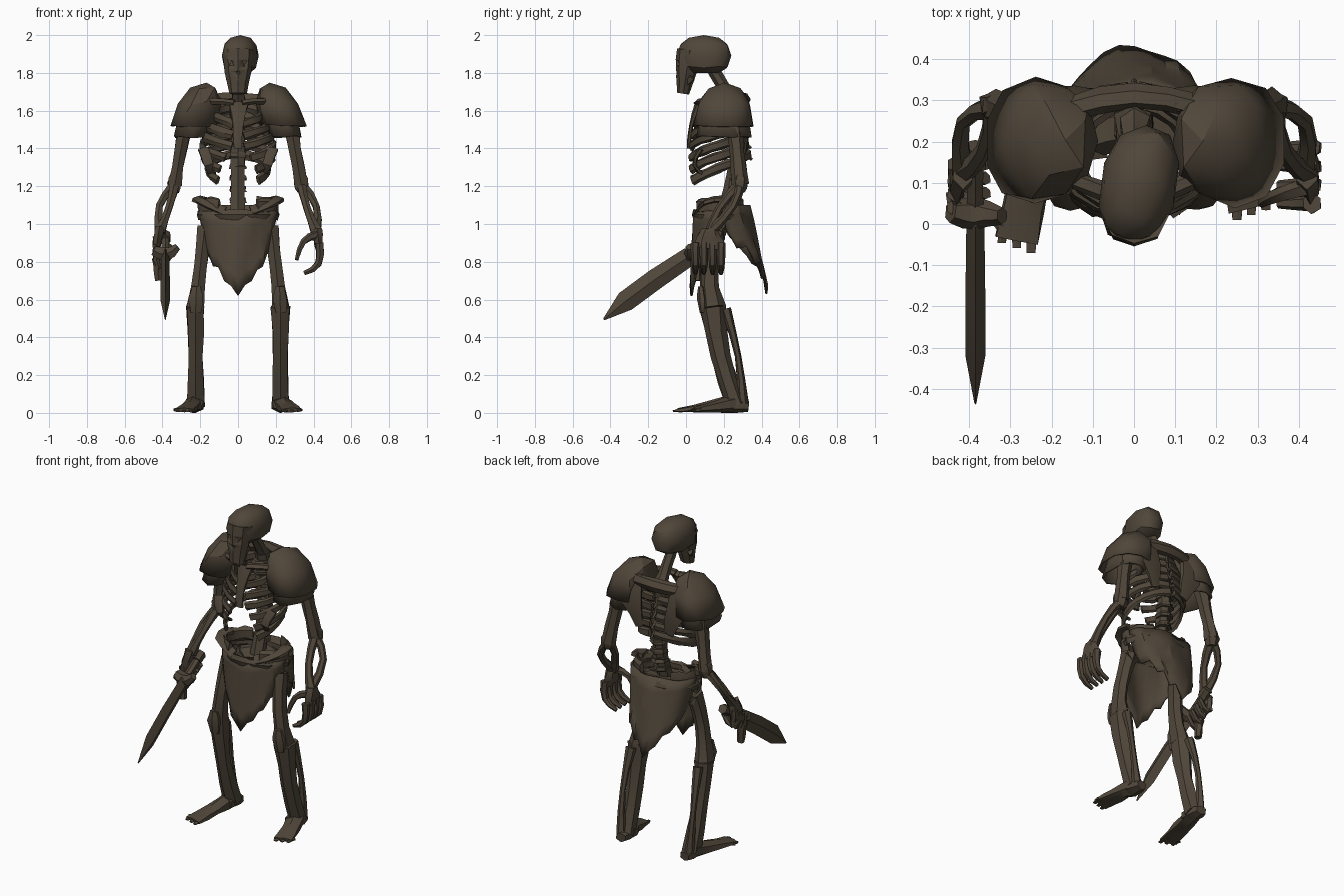
import bpy, bmesh, math, random
from mathutils import Vector

random.seed(4)
cube = bpy.data.objects.get("Cube")
if cube:
    bpy.data.objects.remove(cube, do_unlink=True)

COLOUR = (0.08, 0.062, 0.042, 1)
material = bpy.data.materials.new("dark_old_bone")
material.use_nodes = True
material.diffuse_color = COLOUR
shader = next(node for node in material.node_tree.nodes if node.type == 'BSDF_PRINCIPLED')
shader.inputs["Base Color"].default_value = COLOUR

AXIS_X, AXIS_Z = Vector((1, 0, 0)), Vector((0, 0, 1))


def mix(start, end, t):
    return start + (end - start) * t


def finish(name, bm, thickness=0):
    """Turn a bmesh into a shaded object, optionally thickened."""
    bmesh.ops.recalc_face_normals(bm, faces=bm.faces)
    mesh = bpy.data.meshes.new(name)
    bm.to_mesh(mesh)
    bm.free()
    mesh.materials.append(material)
    ob = bpy.data.objects.new(name, mesh)
    bpy.context.collection.objects.link(ob)
    if thickness:
        solid = ob.modifiers.new("thickness", 'SOLIDIFY')
        solid.thickness = thickness
        solid.offset = 0
    bpy.ops.object.select_all(action='DESELECT')
    ob.select_set(True)
    bpy.context.view_layer.objects.active = ob
    bpy.ops.object.shade_smooth_by_angle(angle=math.radians(28))
    return ob


def loft(name, sections, sides=6, ref=AXIS_X, rough=0.12):
    """Skin roughened ellipses along sections of (centre, depth, width)."""
    bm = bmesh.new()
    rings = []
    last = len(sections) - 1
    for i, (centre, depth, width) in enumerate(sections):
        along = sections[min(i + 1, last)][0] - sections[max(i - 1, 0)][0]
        u = along.cross(ref).normalized()
        v = along.cross(u).normalized()
        ring = []
        for k in range(sides):
            a = math.tau * k / sides
            offset = u * depth * math.cos(a) + v * width * math.sin(a)
            ring.append(bm.verts.new(centre + offset * random.uniform(1 - rough, 1 + rough)))
        rings.append(ring)
    for low, high in zip(rings, rings[1:]):
        for k in range(sides):
            bm.faces.new((low[k], low[k - 1], high[k - 1], high[k]))
    bm.faces.new(rings[0])
    bm.faces.new(rings[-1])
    return finish(name, bm)


def bone(name, start, end, depth, width=None, waist=0.75, bow=(0, 0, 0), s=1, **options):
    """Tapered, bowed shaft with a narrower waist; s = -1 mirrors it in x."""
    start, end, bow = (Vector((s * p[0], p[1], p[2])) for p in (start, end, bow))
    width = width or depth
    sections = []
    for i in range(5):
        t = i / 4
        bulge = math.sin(math.pi * t)
        slim = mix(1, waist, bulge)
        sections.append((mix(start, end, t) + bow * bulge, mix(*depth, t) * slim, mix(*width, t) * slim))
    along = end - start
    ref = AXIS_Z if abs(along.x) > along.length * 0.7 else AXIS_X
    return loft(name, sections, ref=ref, **options)


def hoop(name, centre, radii, angles, drop, thick, tall, s=1, steps=8):
    """Flat strip bent round an upright ellipse, falling by drop on the way."""
    sections = []
    for i in range(steps + 1):
        t = i / steps
        a = math.radians(mix(*angles, t))
        point = Vector((s * radii[0] * math.cos(a), radii[1] * math.sin(a), -drop * t ** 1.3))
        sections.append((Vector(centre) + point, thick, tall))
    loft(name, sections, sides=5, ref=AXIS_Z, rough=0.2)


def ball(bm, centre, radii, subdivisions, power=1):
    """Ellipsoid, boxier as power falls below one."""
    verts = bmesh.ops.create_icosphere(bm, subdivisions=subdivisions, radius=1)["verts"]
    for v in verts:
        v.co = [c + r * math.copysign(abs(n) ** power, n) for c, r, n in zip(centre, radii, v.co)]
    return verts


def dome(name, s, centre, radii, flare):
    """Open shoulder shell, leaning outward as it falls."""
    bm = bmesh.new()
    ball(bm, (0, 0, 0), radii, 2, 0.85)
    bmesh.ops.delete(bm, geom=[v for v in bm.verts if v.co.z < -0.01], context='VERTS')
    for v in bm.verts:
        v.co += Vector(centre)
        v.co.x = s * (v.co.x - flare * (v.co.z - centre[2]))
        v.co += Vector([random.uniform(-1, 1) for axis in range(3)]) * 0.006
    finish(name, bm, 0.012)


def cloth(name, facing, top, taper, length, lean):
    """Torn half skirt hung from the belt; facing is -1 for front, 1 for back."""
    bm = bmesh.new()
    columns, rows = 14, 5
    grid = []
    for i in range(columns + 1):
        u = 2 * i / columns - 1
        fall = length * (1 - 0.6 * abs(u)) - random.uniform(0, 0.07) * (i % 2 == 0 and u != 0)
        a = math.radians(86) * u
        column = []
        for j in range(rows + 1):
            v = j / rows
            fold = 0.008 * math.sin(9 * u + 3 * v)
            y = 0.19 + facing * ((0.14 + lean * v) * math.cos(a) ** 0.8 + fold)
            column.append(bm.verts.new((mix(0.21, taper, v) * math.sin(a), y, top - fall * v)))
        grid.append(column)
    for a, b in zip(grid, grid[1:]):
        for j in range(rows):
            bm.faces.new((a[j], a[j + 1], b[j + 1], b[j]))
    finish(name, bm, 0.012)


# Skull: cranium, then face with sunken sockets
bm = bmesh.new()
for v in ball(bm, (0, 0.095, 1.89), (0.095, 0.145, 0.11), 2, 0.85):
    v.co.z = max(v.co.z, 1.8)
    v.co.x += v.co.y / 8
finish("cranium", bm)
face = bone("face", (0, 0.02, 1.92), (0, -0.015, 1.69), (0.07, 0.03), (0.08, 0.045), waist=1.1, sides=8, rough=0.06)
bm = bmesh.new()
for x, z, size in ((-0.04, 1.85, 0.026), (0.04, 1.85, 0.026), (0, 1.8, 0.014)):
    ball(bm, (x, -0.055, z), [size] * 3, 1)
cutter = finish("socket_cutter", bm)
cutter.hide_render = True
cutter.hide_set(True)
cut = face.modifiers.new("sockets", 'BOOLEAN')
cut.operation = 'DIFFERENCE'
cut.object = cutter
bone("jaw", (-0.05, 0.03, 1.78), (0.05, 0.03, 1.78), (0.014, 0.014), (0.025, 0.025), waist=1, bow=(0, -0.06, -0.06))

# Neck, spine with vertebrae, and sternum
bone("neck", (0, 0.13, 1.84), (0, 0.25, 1.64), (0.035, 0.045))
bone("spine", (0, 0.24, 1.66), (0, 0.2, 1.03), (0.05, 0.045), waist=0.85, bow=(0, 0.05, 0))
for i in range(9):
    z = 1.62 - 0.06 * i
    y = 0.21 + 0.06 * math.sin(math.pi * (z - 1.03) / 0.63)
    bone("vertebra", (0, y, z), (0, y, z - 0.03), (0.045, 0.05), waist=1)
    if z > 1.38:
        bone("spine_spur", (0, y + 0.03, z), (0, y + 0.08, z - 0.04), (0.02, 0.008), sides=4)
bone("upper_back", (-0.16, 0.28, 1.65), (0.16, 0.28, 1.65), (0.03, 0.03), (0.04, 0.04), waist=1, bow=(0, 0.03, 0.01))
bone("sternum", (0, 0.07, 1.64), (0, 0.015, 1.4), (0.02, 0.012), (0.06, 0.025), bow=(0, -0.015, 0))

for s, side in ((1, "left_"), (-1, "right_")):
    # Ribs sweep from the spine to the chest, the lower ones stopping short
    for i in range(6):
        width = 0.195 - 0.065 * (1 - i / 3) ** 2
        reach = -80 + 10 * max(0, i - 2)
        hoop(side + "rib", (0, 0.165, 1.62 - 0.05 * i), (width, 0.12 + 0.01 * i), (85, reach),
             0.09 + 0.01 * i, 0.012, 0.026, s=s)
    bone(side + "rib_tip", (0.18, 0.08, 1.4), (0.13, 0.11, 1.25), (0.014, 0.01), (0.035, 0.02),
         waist=1, bow=(0, -0.05, -0.01), s=s)

    # Shoulder: collar bone, blade and two-layer armour
    bone(side + "collar_bone", (0.02, 0.07, 1.64), (0.26, 0.2, 1.62), (0.03, 0.03), (0.02, 0.03),
         bow=(0, -0.03, 0.02), s=s)
    bone(side + "shoulder_blade", (0.19, 0.29, 1.66), (0.1, 0.31, 1.38), (0.02, 0.01), (0.1, 0.03),
         waist=1.1, bow=(0, 0.02, 0), s=s)
    dome(side + "pauldron", s, (0.24, 0.2, 1.52), (0.12, 0.15, 0.225), 0.3)
    dome(side + "pauldron_lining", s, (0.25, 0.2, 1.46), (0.085, 0.14, 0.2), 0.2)

    # Arm bones
    elbow, wrist = (0.335, 0.285, 1.21), (0.415, 0.13, 0.96)
    bone(side + "upper_arm", (0.27, 0.25, 1.58), elbow, (0.055, 0.045), (0.05, 0.04), waist=0.8, s=s)
    bone(side + "elbow", (0.33, 0.29, 1.26), (0.34, 0.28, 1.17), (0.03, 0.03), waist=1.4, s=s)
    bone(side + "inner_forearm", elbow, wrist, (0.032, 0.032), waist=0.65, bow=(-0.01, -0.03, 0), s=s)
    bone(side + "outer_forearm", elbow, wrist, (0.03, 0.03), waist=0.65, bow=(0.04, 0.04, 0.01), s=s)

    # Hip wing with its flared crest
    hoop(side + "hip_wing", (0, 0.18, 1.1), (0.2, 0.13), (60, -60), 0.01, 0.016, 0.045, s=s)
    bone(side + "hip_crest", (0.2, 0.2, 1.13), (0.07, 0.06, 1.07), (0.02, 0.01), (0.04, 0.03),
         waist=1, bow=(0.06, -0.02, 0.02), s=s)

    # Leg bones
    knee, ankle = (0.225, 0.14, 0.56), (0.225, 0.265, 0.04)
    bone(side + "hip_joint", (0.1, 0.2, 1.02), (0.18, 0.16, 0.94), (0.05, 0.05), s=s)
    bone(side + "thigh", (0.175, 0.17, 0.98), knee, (0.055, 0.065), (0.045, 0.05), bow=(0, -0.03, 0), s=s)
    bone(side + "kneecap", (0.22, 0.08, 0.67), (0.225, 0.09, 0.53), (0.015, 0.015), (0.025, 0.03), waist=1.6, s=s)
    bone(side + "shin", knee, ankle, (0.07, 0.055), (0.055, 0.055), waist=0.8, bow=(0, -0.02, 0), s=s)
    bone(side + "calf_bone", (0.23, 0.21, 0.55), (0.235, 0.3, 0.05), (0.03, 0.03), waist=0.55,
         bow=(0.01, 0.02, 0), s=s)

    # Foot, turned out, with splayed toes
    toe = 0.04 if s > 0 else -0.04
    bone(side + "heel", (0.22, 0.33, 0.035), (0.23, 0.2, 0.045), (0.03, 0.035), (0.035, 0.05), waist=1.2, s=s)
    bone(side + "foot", (0.225, 0.27, 0.05), (0.285, toe, 0.014), (0.05, 0.012), (0.05, 0.06), waist=0.95, s=s)
    for k in range(3):
        x = 0.25 + 0.035 * k
        bone(side + "toe", (x, toe + 0.04, 0.016), (x, toe - 0.03 + 0.012 * k, 0.01),
             (0.012, 0.005), (0.024, 0.012), s=s)

# Open left hand with curled fingers
bone("left_palm", (0.42, 0.13, 0.97), (0.43, 0.115, 0.87), (0.045, 0.085), (0.028, 0.022), waist=1.1)
for k in range(4):
    y = 0.05 + 0.045 * k
    bone("left_finger", (0.43, y, 0.9), (0.35, y, 0.74), (0.024, 0.012), waist=1.1, bow=(0.035, 0, -0.03))
bone("left_thumb", (0.42, 0.09, 0.94), (0.31, 0.05, 0.81), (0.024, 0.012), waist=1, bow=(-0.02, 0, 0.03))

# Right fist wrapped round the grip
bone("right_palm", (-0.415, 0.13, 0.98), (-0.435, 0.1, 0.85), (0.045, 0.07), (0.028, 0.02), waist=1)
for k in range(4):
    y, z = 0.04 + 0.035 * k, 0.8 + 0.022 * k
    bone("right_finger", (-0.435, y, z + 0.07), (-0.36, y, z + 0.03), (0.02, 0.016), waist=1, bow=(-0.02, 0, -0.08))
bone("right_fingertip", (-0.43, 0.06, 0.82), (-0.42, 0.06, 0.7), (0.03, 0.02), waist=1)

# Sword: grip, pommel, guard, then a diamond blade with a slanted point
bone("sword_grip", (-0.385, 0, 0.82), (-0.385, 0.16, 0.925), (0.024, 0.024), waist=0.9)
bone("sword_pommel", (-0.385, 0.14, 0.915), (-0.385, 0.19, 0.945), (0.03, 0.03), waist=1)
bone("sword_guard", (-0.445, 0.03, 0.86), (-0.32, 0.02, 0.88), (0.03, 0.02), waist=1.6, bow=(0, 0, -0.03))
blade = []
for t, size in ((0, 0.9), (0.4, 1), (0.75, 1), (1, 0.1)):
    blade.append((Vector((-0.385, 0.02 - 0.455 * t, 0.83 - 0.3 * t - 0.035 * t ** 3)), 0.055 * size, 0.024 * size))
loft("sword_blade", blade, sides=4, rough=0)

# Belt, pelvis and torn cloths
hoop("belt", (0, 0.19, 1.05), (0.205, 0.145), (0, 360), 0, 0.014, 0.028, steps=16)
bone("pelvis", (-0.14, 0.2, 1), (0.14, 0.2, 1), (0.05, 0.05), waist=1.2, bow=(0, 0.04, 0.02))
cloth("front_cloth", -1, 1.07, 0.17, 0.45, 0.02)
cloth("back_cloth", 1, 1.1, 0.175, 0.47, 0.095)
